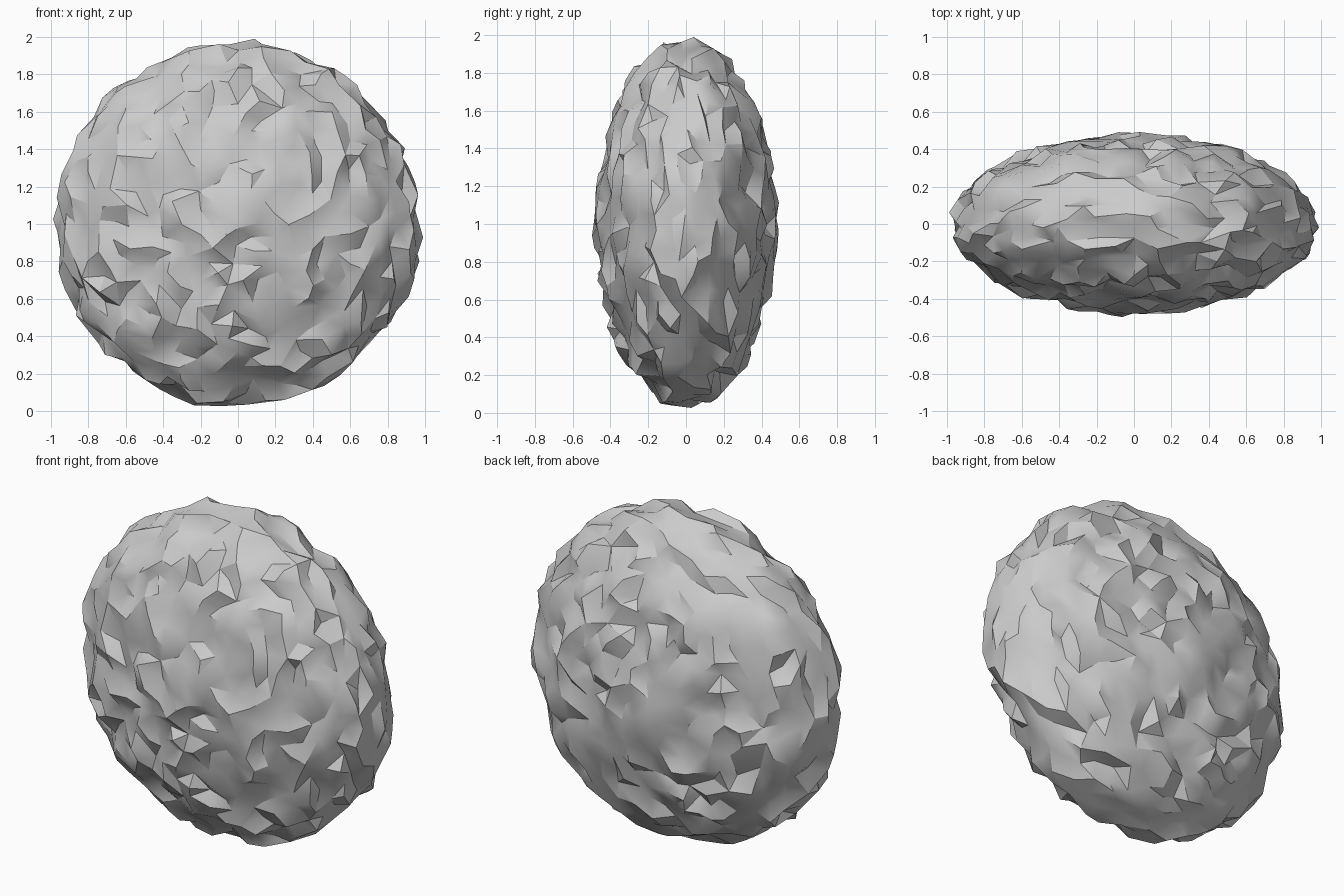
import bpy
import bmesh
import math
import random
from mathutils import Vector

random.seed(5)

cube = bpy.data.objects.get("Cube")
if cube:
    bpy.data.objects.remove(cube, do_unlink=True)

# Plain stone colour
stone = bpy.data.materials.new("stone_grey")
stone.use_nodes = True
grey = (0.6, 0.6, 0.6, 1)
stone.diffuse_color = grey
stone.node_tree.nodes["Principled BSDF"].inputs["Base Color"].default_value = grey

radii = Vector((0.962, 0.462, 0.962))
bump = 0.038
spacing = 0.07
centre = Vector((0, 0, 1))


def random_surface_point():
    ball = Vector([random.gauss(0, 1) for axis in range(3)]).normalized()
    return ball * radii


# Irregular points, evenly spread over the flattened ball
points = []
for attempt in range(9000):
    p = random_surface_point()
    if all((p - q).length_squared > spacing ** 2 for q in points):
        points.append(p)

# Skin the points with triangles
bm = bmesh.new()
for p in points:
    bm.verts.new(p)
bmesh.ops.convex_hull(bm, input=bm.verts[:])
bmesh.ops.delete(bm, geom=[v for v in bm.verts if not v.link_faces], context="VERTS")
bmesh.ops.triangulate(bm, faces=bm.faces[:])
bmesh.ops.recalc_face_normals(bm, faces=bm.faces[:])

# Push every point in or out to roughen the stone
for v in bm.verts:
    normal = Vector([v.co[i] / radii[i] ** 2 for i in range(3)]).normalized()
    v.co += centre + normal * random.uniform(-bump, bump)

mesh = bpy.data.meshes.new("rock")
bm.to_mesh(mesh)
bm.free()
mesh.materials.append(stone)
rock = bpy.data.objects.new("rock", mesh)
bpy.context.collection.objects.link(rock)

# Soft shallow facets, crisp steep ridges
bpy.ops.object.select_all(action="DESELECT")
rock.select_set(True)
bpy.context.view_layer.objects.active = rock
bpy.ops.object.shade_smooth_by_angle(angle=math.radians(30))
